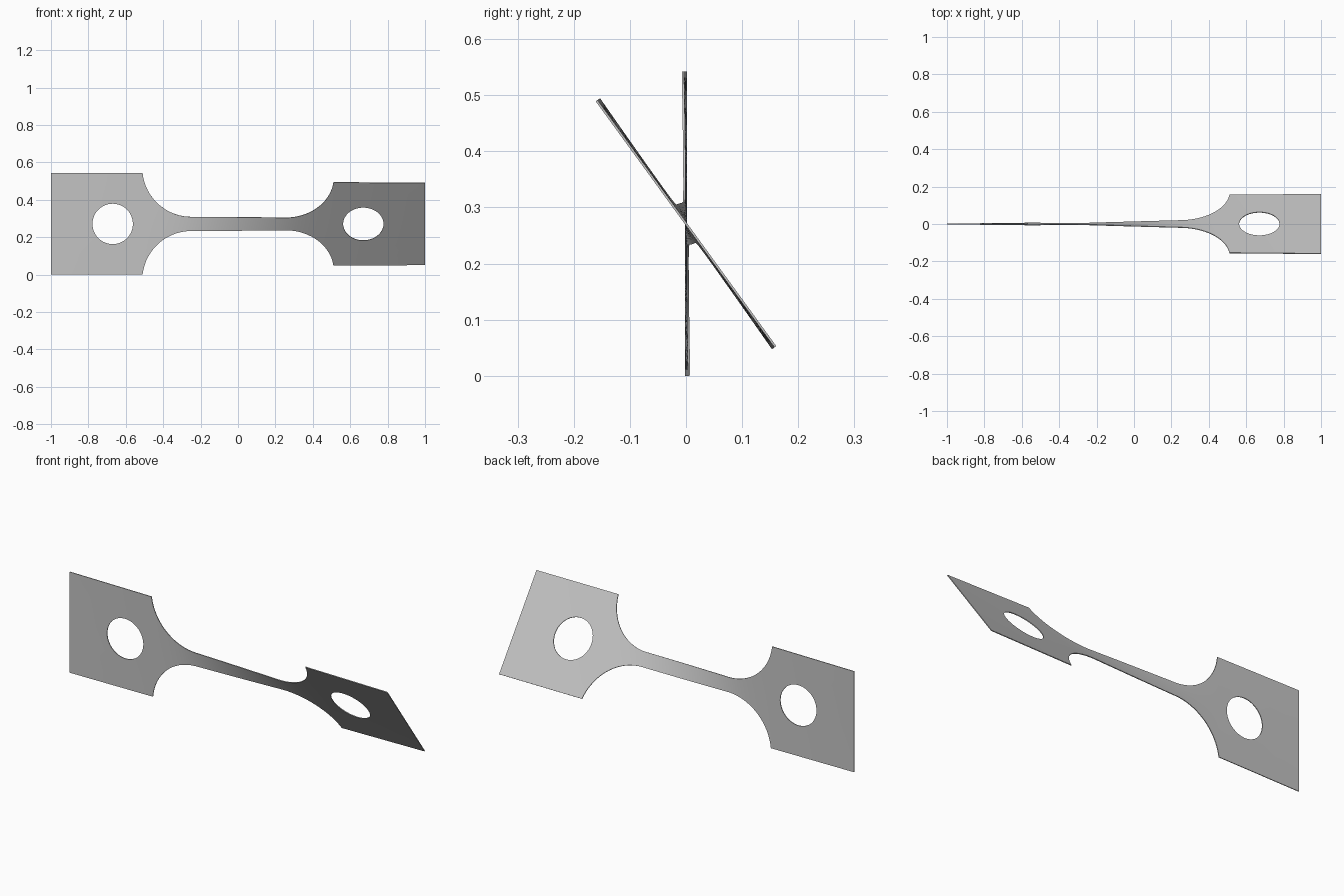
import bpy, bmesh
from math import acos, atan2, cos, sin, radians
from mathutils import Matrix, Vector

if "Cube" in bpy.data.objects:
    bpy.data.objects.remove(bpy.data.objects["Cube"], do_unlink=True)

HALF = 0.271          # half height of the end plates
NECK = 0.038          # half height of the neck
NECK_END = 0.25       # where the fillets start
PLATE_X = 0.51        # inner edge of the end plates
HOLE_X, HOLE_R = 0.67, 0.108
THICK = 0.004
TWIST = radians(36)
ROWS = 24

RUN, RISE = PLATE_X - NECK_END, HALF - NECK
FILLET = (RUN ** 2 + RISE ** 2) / (2 * RISE)


def half_height(x):
    x = abs(x)
    if x >= PLATE_X:
        return HALF
    if x <= NECK_END:
        return NECK
    return NECK + FILLET - (FILLET ** 2 - (x - NECK_END) ** 2) ** 0.5


# The narrow neck takes up most of the twist
STEPS = 800
total = [0.0]
for i in range(STEPS):
    total.append(total[-1] + half_height(-1 + 2 * (i + 0.5) / STEPS) ** -1.5)


def twist(x):
    t = min(max((x + 1) / 2 * STEPS, 0), STEPS)
    i = min(int(t), STEPS - 1)
    return TWIST * (total[i] + (total[i + 1] - total[i]) * (t - i)) / total[-1]


def span(a, b, n):
    return [a + (b - a) * i / n for i in range(n)]


def skin(bm, loops):
    """Join neighbouring rows of points with quads."""
    grid = [[bm.verts.new((x, 0, z)) for x, z in loop] for loop in loops]
    for a, b in zip(grid, grid[1:]):
        for i in range(len(a) - 1):
            bm.faces.new((a[i], a[i + 1], b[i + 1], b[i]))


bm = bmesh.new()

# Neck with concave fillets at both ends
sweep = acos(1 - RISE / FILLET)
fillet = [NECK_END + FILLET * sin(sweep * i / 20) for i in range(1, 20)] + [PLATE_X]
columns = [-x for x in reversed(fillet)] + span(-NECK_END, NECK_END, 24) + [NECK_END] + fillet
skin(bm, [[(x, half_height(x) * (2 * r / ROWS - 1)) for r in range(ROWS + 1)]
          for x in columns])

# End plates, each a ring of faces round its hole
rim = [(PLATE_X, z) for z in span(-HALF, HALF, ROWS)]
rim += [(x, HALF) for x in span(PLATE_X, 1, 16)]
rim += [(1, z) for z in span(HALF, -HALF, ROWS)]
rim += [(x, -HALF) for x in span(1, PLATE_X, 16)]
rim.append(rim[0])
for side in (-1, 1):
    loops = []
    for t in (0, 0.3, 0.65, 1):
        loop = []
        for x, z in rim:
            a = atan2(z, x - HOLE_X)
            hx, hz = HOLE_X + HOLE_R * cos(a), HOLE_R * sin(a)
            loop.append((side * (hx + (x - hx) * t), hz + (z - hz) * t))
        loops.append(loop)
    skin(bm, loops)

bmesh.ops.remove_doubles(bm, verts=bm.verts, dist=0.0002)
bmesh.ops.recalc_face_normals(bm, faces=bm.faces)

# Twist about the long axis and stand on the ground
for v in bm.verts:
    v.co = Matrix.Rotation(twist(v.co.x), 3, 'X') @ v.co + Vector((0, 0, HALF))

mesh = bpy.data.meshes.new("twisted_plate")
bm.to_mesh(mesh)
bm.free()
plate = bpy.data.objects.new("twisted_plate", mesh)
bpy.context.collection.objects.link(plate)

# Plain grey metal
grey = bpy.data.materials.new("plain_grey")
grey.use_nodes = True
colour = (0.55, 0.55, 0.55, 1)
grey.diffuse_color = colour
grey.node_tree.nodes["Principled BSDF"].inputs["Base Color"].default_value = colour
mesh.materials.append(grey)

# Sheet thickness
solid = plate.modifiers.new("thickness", 'SOLIDIFY')
solid.thickness = THICK
solid.offset = 0
bpy.ops.object.select_all(action='DESELECT')
bpy.context.view_layer.objects.active = plate
plate.select_set(True)
bpy.ops.object.modifier_apply(modifier=solid.name)
bpy.ops.object.shade_smooth_by_angle(angle=radians(30))
